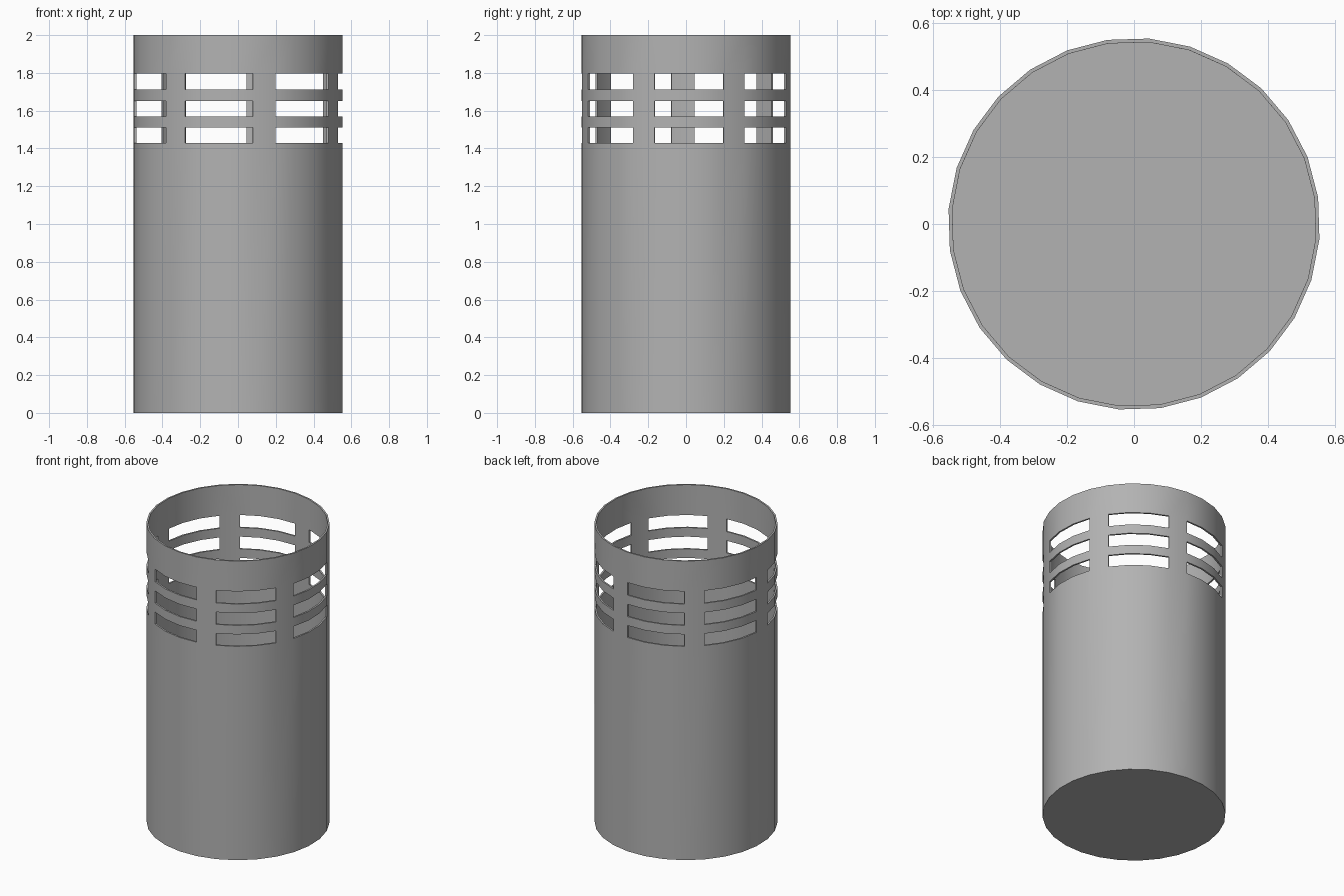
import bpy, bmesh, math

if "Cube" in bpy.data.objects:
    bpy.data.objects.remove(bpy.data.objects["Cube"])

SLOTS = 7                 # slot columns around the wall
SIDES = SLOTS * 4         # each column: one pillar side + three slot sides
RADIUS, WALL = 0.555, 0.011
START = math.radians(8.2)  # left edge of the first pillar, from the front
LEVELS = [0, 1.43, 1.51, 1.57, 1.652, 1.713, 1.797, 2.0]
SLOT_ROWS = {1, 3, 5}

# Outer skin of the cup, leaving out the slot faces
bm = bmesh.new()
rings = []
for z in LEVELS:
    ring = []
    for i in range(SIDES):
        a = START + math.tau * i / SIDES
        ring.append(bm.verts.new((RADIUS * math.sin(a), -RADIUS * math.cos(a), z)))
    rings.append(ring)

for r in range(len(LEVELS) - 1):
    for i in range(SIDES):
        if r in SLOT_ROWS and i % 4 != 0:
            continue
        j = (i + 1) % SIDES
        bm.faces.new((rings[r][i], rings[r][j], rings[r + 1][j], rings[r + 1][i]))

# Closed floor
bm.faces.new(rings[0][::-1])

# Remove edges spanning nothing
loose = [e for e in bm.edges if not e.link_faces]
bmesh.ops.delete(bm, geom=loose, context='EDGES')
lone = [v for v in bm.verts if not v.link_faces]
bmesh.ops.delete(bm, geom=lone, context='VERTS')

mesh = bpy.data.meshes.new("slotted_cup")
bm.to_mesh(mesh)
bm.free()
cup = bpy.data.objects.new("slotted_cup", mesh)
bpy.context.collection.objects.link(cup)

# Plain grey colour
grey = bpy.data.materials.new("grey")
grey.diffuse_color = (0.45, 0.45, 0.45, 1)
grey.use_nodes = True
grey.node_tree.nodes["Principled BSDF"].inputs["Base Color"].default_value = grey.diffuse_color
mesh.materials.append(grey)

# Thin wall, thickened inward
bpy.context.view_layer.objects.active = cup
cup.select_set(True)
solid = cup.modifiers.new("wall", 'SOLIDIFY')
solid.thickness = WALL
solid.offset = -1
solid.use_even_offset = True
bpy.ops.object.modifier_apply(modifier=solid.name)
bpy.ops.object.shade_smooth_by_angle(angle=math.radians(30))
